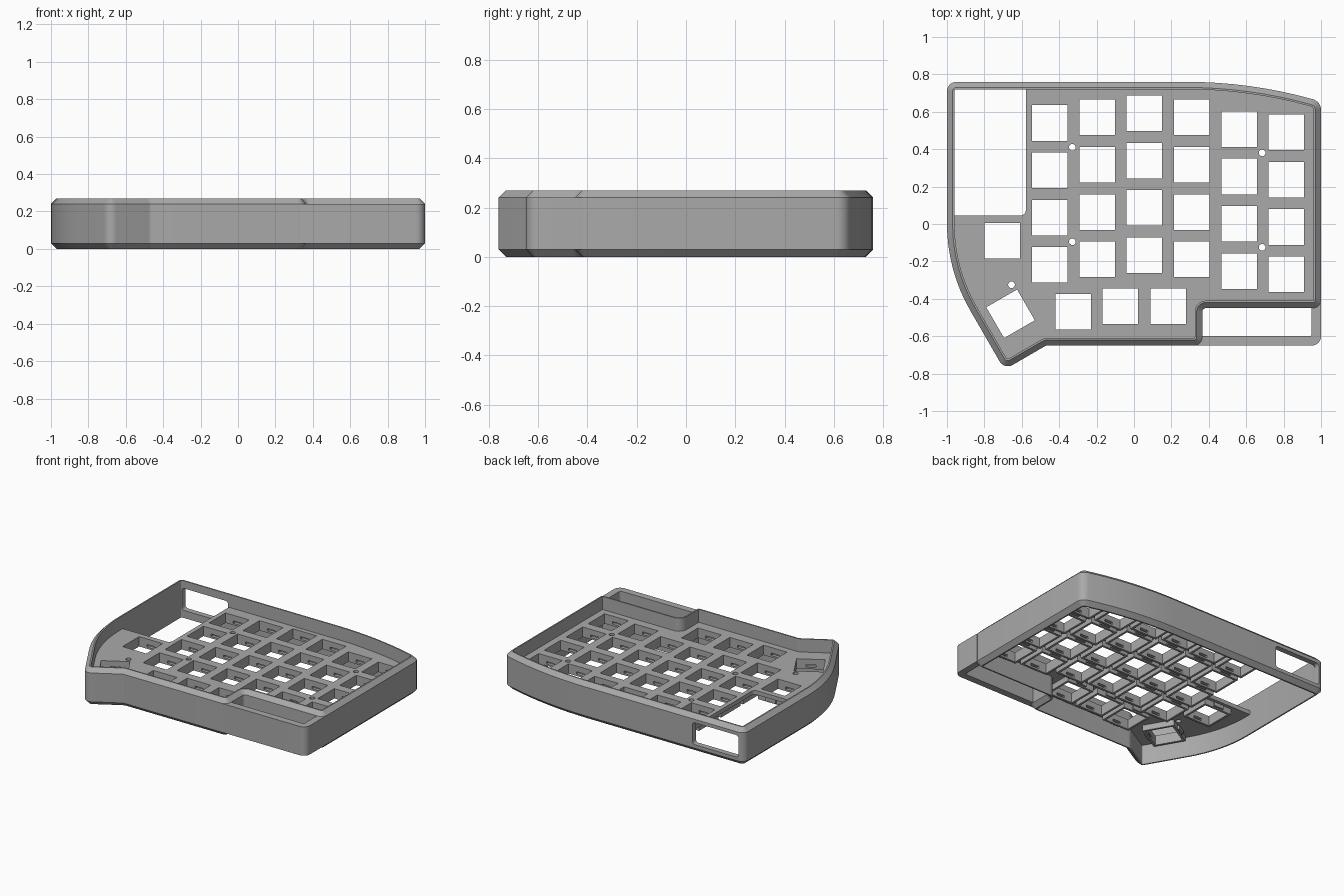
import bpy, bmesh, math
from mathutils import Vector, Matrix

cube = bpy.data.objects.get("Cube")
if cube:
    bpy.data.objects.remove(cube, do_unlink=True)

grey = bpy.data.materials.new("plain grey")
grey.use_nodes = True
grey.diffuse_color = (0.4, 0.4, 0.4, 1)
grey.node_tree.nodes["Principled BSDF"].inputs["Base Color"].default_value = (0.4, 0.4, 0.4, 1)

RIM, WALL, HOLE = 0.27, 0.04, 0.19
PLATE_TOP, PLATE_BOTTOM, SLEEVE_BOTTOM = 0.175, 0.145, 0.105


def rounded(points, steps=8):
    """Counter-clockwise outline with each corner (x, y, radius) filleted."""
    out = []
    for i, (x, y, r) in enumerate(points):
        p = Vector((x, y))
        a = (Vector(points[i - 1][:2]) - p).normalized()
        b = (Vector(points[(i + 1) % len(points)][:2]) - p).normalized()
        if r == 0:
            out.append(p)
            continue
        half = a.angle(b) / 2
        centre = p + (a + b).normalized() * r / math.sin(half)
        start = p + a * r / math.tan(half) - centre
        turn = math.pi - 2 * half
        if a.x * b.y - a.y * b.x > 0:
            turn = -turn
        for k in range(steps + 1):
            out.append(centre + Matrix.Rotation(turn * k / steps, 2) @ start)
    return out


def inset(loop, d):
    """Move a counter-clockwise outline inward by d."""
    out = []
    for i, p in enumerate(loop):
        e1 = (p - loop[i - 1]).normalized()
        e2 = (loop[(i + 1) % len(loop)] - p).normalized()
        n = Vector((-e1.y - e2.y, e1.x + e2.x)).normalized()
        out.append(p + n * d / max(0.3, n.dot(Vector((-e1.y, e1.x)))))
    return out


def finish(name, bm):
    bmesh.ops.recalc_face_normals(bm, faces=bm.faces)
    mesh = bpy.data.meshes.new(name)
    bm.to_mesh(mesh)
    bm.free()
    mesh.materials.append(grey)
    ob = bpy.data.objects.new(name, mesh)
    bpy.context.collection.objects.link(ob)
    return ob


def bridge(bm, lower, upper):
    n = len(lower)
    for i in range(n):
        j = (i + 1) % n
        bm.faces.new((lower[i], lower[j], upper[j], upper[i]))


def ring_at(bm, loop, z):
    return [bm.verts.new((p.x, p.y, z)) for p in loop]


def prism(bm, loop, z0, z1):
    low, high = ring_at(bm, loop, z0), ring_at(bm, loop, z1)
    bridge(bm, low, high)
    bm.faces.new(low[::-1])
    bm.faces.new(high)


def box(bm, centre, size, angle=0):
    m = Matrix.Translation(centre) @ Matrix.Rotation(angle, 4, "Z") @ Matrix.Diagonal((*size, 1))
    return bmesh.ops.create_cube(bm, size=1, matrix=m)["verts"]


def combine(ob, bm, operation="DIFFERENCE"):
    """Apply a boolean with a temporary cutter, then remove the cutter."""
    tool = finish("cutter", bm)
    tool.hide_render = True
    mod = ob.modifiers.new("cut", "BOOLEAN")
    mod.operation, mod.object, mod.solver = operation, tool, "EXACT"
    graph = bpy.context.evaluated_depsgraph_get()
    mesh = bpy.data.meshes.new_from_object(ob.evaluated_get(graph))
    ob.modifiers.clear()
    ob.data = mesh
    bpy.data.objects.remove(tool, do_unlink=True)


def smooth(ob, degrees=25):
    bpy.ops.object.select_all(action="DESELECT")
    ob.select_set(True)
    bpy.context.view_layer.objects.active = ob
    bpy.ops.object.shade_smooth_by_angle(angle=math.radians(degrees))


# Case wall: one closed band with chamfered outer edges
outline = rounded([
    (-1, 0.76, 0.05), (-1, -0.247, 0.93), (-0.693, -0.779, 0.05), (-0.47, -0.65, 0.03),
    (0.365, -0.65, 0.045), (0.365, -0.45, 0.02), (1, -0.45, 0.045), (1, 0.655, 0.06),
    (0.62, 0.76, 2.5)])
bm = bmesh.new()
section = [(0.03, 0), (0, 0.03), (0, RIM - 0.03), (0.03, RIM), (WALL, RIM), (WALL, 0)]
rings = [ring_at(bm, inset(outline, d), z) for d, z in section]
for k in range(len(rings)):
    bridge(bm, rings[k - 1], rings[k])
wall = finish("case_wall", bm)

# Port opening through the back wall
bm = bmesh.new()
box(bm, (-0.77, 0.76, 0.135), (0.37, 0.2, 0.16))
edges = [e for e in bm.edges if abs(e.verts[0].co.y - e.verts[1].co.y) > 0.1]
bmesh.ops.bevel(bm, geom=edges, offset=0.02, segments=4, profile=0.5, affect="EDGES")
combine(wall, bm)
smooth(wall)

# Open frame filling the front corner notch
bm = bmesh.new()
prism(bm, rounded([(0.33, -0.65, 0), (1, -0.65, 0.05), (1, -0.42, 0), (0.95, -0.42, 0),
                   (0.95, -0.6, 0.012), (0.33, -0.6, 0)]), 0.03, RIM - 0.03)
smooth(finish("corner_frame", bm))

# Key positions: six staggered columns and the thumb keys
keys = []
for col, top in enumerate((0.54, 0.57, 0.592, 0.57, 0.507, 0.49)):
    keys += [(-0.45 + 0.253 * col, top - 0.253 * row, 0) for row in range(4)]
keys += [(-0.705, -0.09, 0), (-0.66, -0.48, math.radians(30)),
         (-0.325, -0.468, 0), (-0.073, -0.44, 0), (0.183, -0.44, 0)]
screws = [(-0.33, 0.41), (-0.33, -0.095), (0.685, 0.38), (0.685, -0.125), (-0.655, -0.325)]

# Switch plate with key holes, screw holes and the controller cutout
bm = bmesh.new()
prism(bm, inset(outline, WALL - 0.005), PLATE_BOTTOM, PLATE_TOP)
plate = finish("switch_plate", bm)
bm = bmesh.new()
for x, y, angle in keys:
    box(bm, (x, y, PLATE_TOP), (HOLE, HOLE, 0.2), angle)
for x, y in screws:
    bmesh.ops.create_cone(bm, cap_ends=True, segments=20, radius1=0.018, radius2=0.018,
                          depth=0.2, matrix=Matrix.Translation((x, y, PLATE_TOP)))
prism(bm, rounded([(-1.1, 0.045, 0), (-0.578, 0.045, 0.03), (-0.578, 0.9, 0), (-1.1, 0.9, 0)]),
      0.05, RIM)
combine(plate, bm)
smooth(plate)

# Switch sleeve under the plate, with a clip pocket front and back
bm = bmesh.new()
mid, tall = (SLEEVE_BOTTOM + PLATE_BOTTOM) / 2, PLATE_BOTTOM - SLEEVE_BOTTOM + 0.004
box(bm, (0, 0, mid), (0.222, 0.222, tall))
sleeve = finish("switch_sleeve", bm)
bm = bmesh.new()
box(bm, (0, 0, mid), (0.08, 0.246, 0.028))
combine(sleeve, bm, "UNION")
bm = bmesh.new()
box(bm, (0, 0, mid), (HOLE, HOLE, 0.2))
combine(sleeve, bm)
bm = bmesh.new()
box(bm, (0, 0, mid), (0.066, 0.234, 0.018))
combine(sleeve, bm)
for i, (x, y, angle) in enumerate(keys):
    ob = sleeve if i == 0 else bpy.data.objects.new("switch_sleeve", sleeve.data)
    if i:
        bpy.context.collection.objects.link(ob)
    ob.location = (x, y, 0)
    ob.rotation_euler.z = angle
